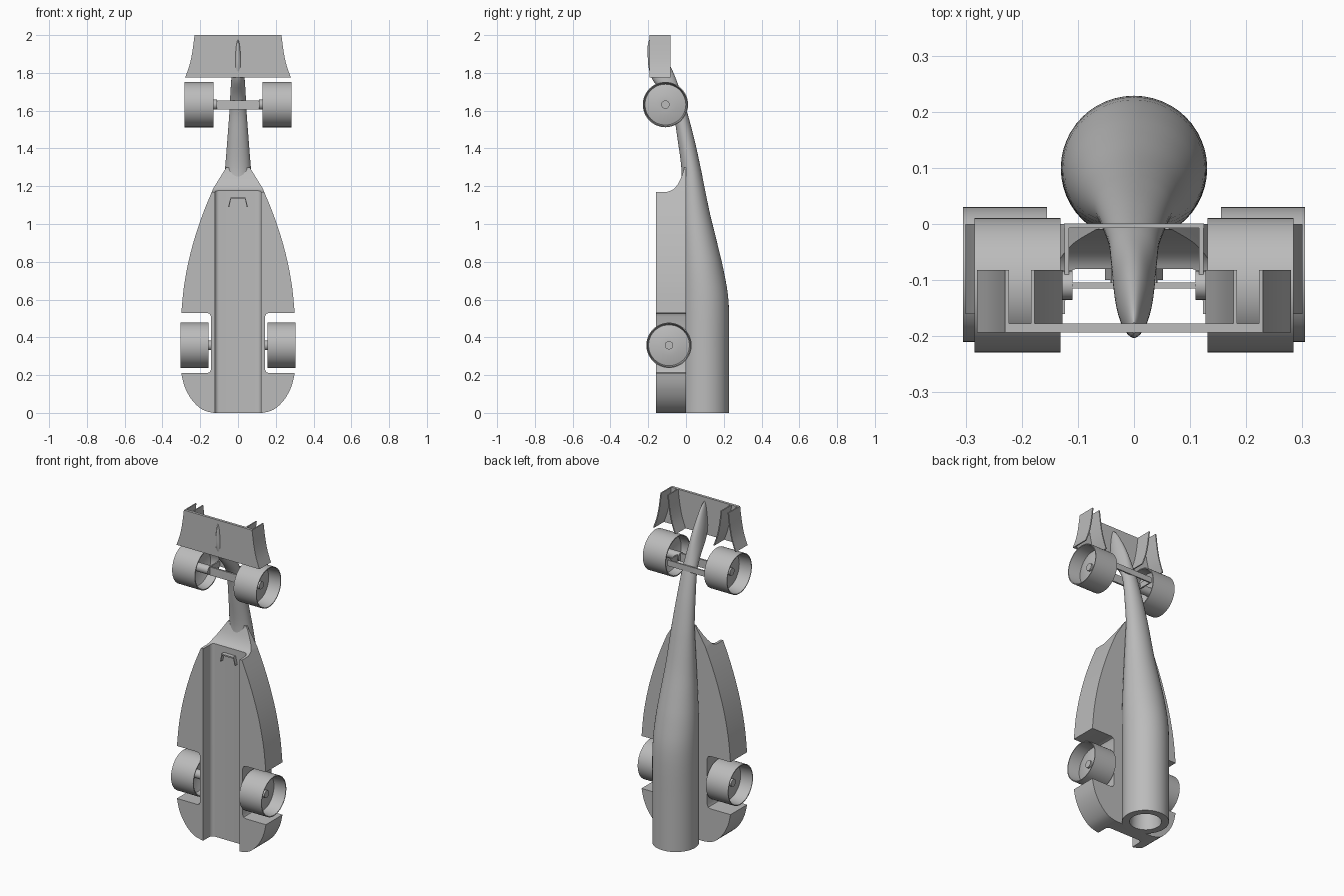
import bpy, bmesh, math
from mathutils import Vector, Matrix

cube = bpy.data.objects.get("Cube")
if cube:
    bpy.data.objects.remove(cube)

grey = bpy.data.materials.new("plain grey")
grey.use_nodes = True
grey.diffuse_color = (0.5, 0.5, 0.5, 1)
grey.node_tree.nodes["Principled BSDF"].inputs["Base Color"].default_value = (0.5, 0.5, 0.5, 1)


def finish(name, bm, angle=35):
    bmesh.ops.recalc_face_normals(bm, faces=bm.faces)
    me = bpy.data.meshes.new(name)
    bm.to_mesh(me)
    bm.free()
    me.materials.append(grey)
    ob = bpy.data.objects.new(name, me)
    bpy.context.collection.objects.link(ob)
    smooth(ob, angle)
    return ob


def smooth(ob, angle=35):
    bpy.ops.object.select_all(action="DESELECT")
    ob.select_set(True)
    bpy.context.view_layer.objects.active = ob
    bpy.ops.object.shade_smooth_by_angle(angle=math.radians(angle))


def spline(pts, steps=6):
    """Catmull-Rom curve through tuples of any length."""
    p = [Vector(q) for q in pts]
    p = [p[0]] + p + [p[-1]]
    out = []
    for a, b, c, d in zip(p, p[1:], p[2:], p[3:]):
        for i in range(steps):
            t = i / steps
            out.append(0.5 * (2 * b + (c - a) * t + (2 * a - 5 * b + 4 * c - d) * t * t
                              + (3 * b - a - 3 * c + d) * t ** 3))
    return [tuple(v) for v in out] + [tuple(p[-1])]


def prism(name, outline, axis, lo, hi):
    """Extrude an outline along 'x' (points y,z), 'y' (x,z) or 'z' (x,y)."""
    place = {"x": lambda u, v, w: (w, u, v),
             "y": lambda u, v, w: (u, w, v),
             "z": lambda u, v, w: (u, v, w)}[axis]
    bm = bmesh.new()
    low = [bm.verts.new(place(u, v, lo)) for u, v in outline]
    high = [bm.verts.new(place(u, v, hi)) for u, v in outline]
    bm.faces.new(low)
    bm.faces.new(high[::-1])
    n = len(low)
    for i in range(n):
        j = (i + 1) % n
        bm.faces.new((low[i], high[i], high[j], low[j]))
    return finish(name, bm)


def box(name, x, y, z):
    return prism(name, [(x[0], z[0]), (x[1], z[0]), (x[1], z[1]), (x[0], z[1])], "y", *y)


def loft(name, rings, angle=35):
    bm = bmesh.new()
    loops = [[bm.verts.new(p) for p in r] for r in rings]
    n = len(loops[0])
    for a, b in zip(loops, loops[1:]):
        for i in range(n):
            j = (i + 1) % n
            bm.faces.new((a[i], a[j], b[j], b[i]))
    bm.faces.new(loops[0])
    bm.faces.new(loops[-1])
    return finish(name, bm, angle)


def ring_z(z, w, y0, y1, k=1.0, n=48):
    cy, ry = (y0 + y1) / 2, (y1 - y0) / 2
    return [(k * w * math.cos(2 * math.pi * i / n),
             cy + k * ry * math.sin(2 * math.pi * i / n), z) for i in range(n)]


def lathe_x(name, profile, y, z, side, n=48):
    rings = [[(side * x, y + r * math.cos(2 * math.pi * i / n),
               z + r * math.sin(2 * math.pi * i / n)) for i in range(n)] for x, r in profile]
    return loft(name, rings)


def carve(ob, cutter):
    m = ob.modifiers.new("cut", "BOOLEAN")
    m.operation, m.solver, m.object = "DIFFERENCE", "EXACT", cutter
    bpy.context.view_layer.objects.active = ob
    bpy.ops.object.modifier_apply(modifier=m.name)
    bpy.data.objects.remove(cutter)
    smooth(ob)


# Fuselage and nose: z, half width, lowest y, highest y; the tail is a hollow exhaust
stations = [(0, .13, -.03, .228), (.3, .13, -.03, .228), (.58, .13, -.03, .226),
            (.75, .123, -.03, .2), (.9, .108, -.03, .165), (1.05, .091, -.03, .128),
            (1.2, .077, -.026, .097), (1.3, .068, -.025, .077), (1.45, .056, -.045, .044),
            (1.6, .045, -.07, .004), (1.68, .041, -.11, -.022), (1.76, .036, -.175, -.05),
            (1.83, .03, -.198, -.08), (1.9, .02, -.203, -.118), (1.95, .011, -.202, -.15),
            (1.975, .003, -.195, -.175)]
exhaust = [ring_z(.25, *stations[0][1:], k=.55), ring_z(0, *stations[0][1:], k=.68)]
loft("fuselage", exhaust + [ring_z(*s) for s in spline(stations, 4)])

# Floor with side pods and rear wheel cut-outs
half = spline([(.13, 0), (.19, .018), (.245, .07), (.283, .14), (.3, .21)], 4)
half += [(.165, .21), (.15, .215), (.143, .23), (.143, .51), (.15, .525), (.165, .53)]
half += spline([(.3, .53), (.286, .67), (.26, .81), (.225, .94), (.18, 1.07), (.13, 1.19)], 4)
half += [(.062, 1.3)]
side_pods = prism("side_pods", half + [(-x, z) for x, z in half[::-1]], "y", -.16, 0)

# Channel under the floor, with rounded inner corners
r = .022
arc = [(.122 - r + r * math.cos(a), -.08 - r + r * math.sin(a))
       for a in [math.radians(15 * i) for i in range(7)]]
channel = [(.125, -.3)] + arc
carve(side_pods, prism("channel_cutter", channel + [(-x, y) for x, y in channel[::-1]],
                       "z", -.1, 1.5))

# Curved sweep at the front edge of the pods
sweep = [(-.3, 1.17)] + spline([(-.1, 1.17), (-.065, 1.185), (-.035, 1.225), (-.01, 1.29)], 5)
carve(side_pods, prism("sweep_cutter", sweep + [(-.005, 1.5), (-.3, 1.5)], "x", -.5, .5))

# Small bracket in the channel
prism("bracket_top", [(-.042, 1.132), (.042, 1.132), (.04, 1.14), (-.04, 1.14)], "y", -.105, -.07)
for s, side in ((1, "left"), (-1, "right")):
    prism(side + "_bracket_leg", [(s * .04, 1.14), (s * .036, 1.14), (s * .046, 1.09),
                                  (s * .052, 1.09)], "y", -.1, -.07)

# Front wing plate
edge = spline([(.28, 1.775), (.257, 1.84), (.242, 1.91), (.23, 2.0)], 4)
prism("wing_plate", edge + [(-x, z) for x, z in edge[::-1]], "y", -.193, -.177)

# Flared fins, an outer and an inner one on each side
for s, side in ((1, "left"), (-1, "right")):
    for part, place in (("outer", lambda x: x), ("inner", lambda x: .407 - x)):
        skin = [(s * place(x), z) for x, z in edge]
        back = [(s * place(x - .007), z) for x, z in edge[::-1]]
        prism(f"{side}_{part}_fin", skin + back, "y", -.19, -.082)

# Front suspension
box("upper_arm", (-.125, .125), (-.007, .001), (1.615, 1.65))
box("lower_arm", (-.125, .125), (-.115, -.104), (1.605, 1.655))
for s, side in ((1, "left"), (-1, "right")):
    box(side + "_upright", sorted((s * .116, s * .124)), (-.125, .001), (1.615, 1.65))

# Wheels: thin hollow rims with a dished centre and a hub
def wheel(name, x0, x1, y, z, side, axle):
    w = x1 - x0
    prof = [(x0 + w * f, q) for f, q in
            ((.5, .02), (.5, .055), (.35, .108), (0, .114), (0, .12), (1, .12), (1, .115),
             (.5, .108), (.6, .055), (.6, .022), (.68, .022))]
    lathe_x(name, prof, y, z, side)
    lathe_x(name + "_axle", [(axle, .026), (x0, .026), (x0 + w * .55, .026)], y, z, side, 24)


for s, side in ((1, "left"), (-1, "right")):
    wheel(side + "_front_wheel", .131, .284, -.109, 1.632, s, .11)
    wheel(side + "_rear_wheel", .155, .305, -.09, .358, s, .13)
